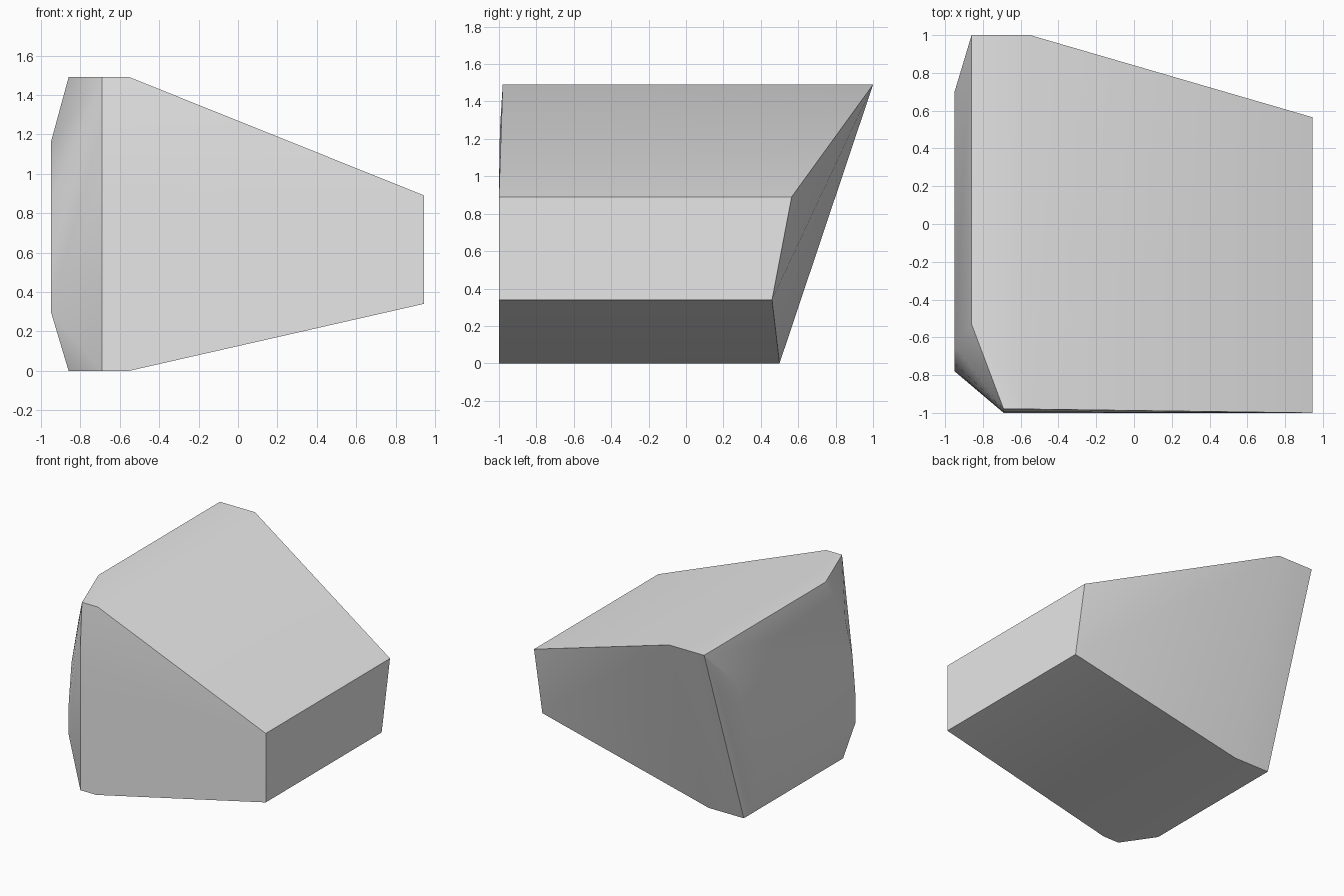
import bpy
import bmesh
import math

# Remove only the default cube
default_cube = bpy.data.objects.get("Cube")
if default_cube:
    bpy.data.objects.remove(default_cube, do_unlink=True)


def make_material(name, colour):
    material = bpy.data.materials.new(name)
    material.use_nodes = True
    material.diffuse_color = colour
    material.node_tree.nodes["Principled BSDF"].inputs["Base Color"].default_value = colour
    return material


def make_hull(name, points, material):
    """Wrap the corner points in one closed convex block."""
    mesh = bpy.data.meshes.new(name)
    bm = bmesh.new()
    for point in points:
        bm.verts.new(point)
    result = bmesh.ops.convex_hull(bm, input=bm.verts)
    spare = [v for v in set(result["geom_interior"] + result["geom_unused"])
             if isinstance(v, bmesh.types.BMVert) and v.is_valid]
    bmesh.ops.delete(bm, geom=spare, context="VERTS")
    bmesh.ops.dissolve_limit(bm, angle_limit=math.radians(0.5),
                             verts=bm.verts, edges=bm.edges)
    bmesh.ops.recalc_face_normals(bm, faces=bm.faces)
    bm.to_mesh(mesh)
    bm.free()
    mesh.materials.append(material)
    block = bpy.data.objects.new(name, mesh)
    bpy.context.collection.objects.link(block)
    return block


# Main stations along the width
SIDE, SHOULDER, BEVEL, RIDGE, END = -0.95, -0.86, -0.69, -0.55, 0.945
TOP = 1.49
FRONT = -1.0
TOP_FRONT = -0.98

# Narrow end of the wedge
points = [(END, FRONT, 0.89), (END, 0.565, 0.89),
          (END, FRONT, 0.34), (END, 0.46, 0.34)]

# Tall section, leaning out at the back
for x in (RIDGE, SHOULDER):
    points += [(x, 1.0, TOP), (x, 0.5, 0)]
for x in (RIDGE, BEVEL):
    points += [(x, TOP_FRONT, TOP), (x, FRONT, 0)]

# Front bevel edge, easing back slightly near the top
points += [(BEVEL, FRONT, 0.95), (BEVEL, -0.995, 1.25)]

# Tapered shoulders of the wide end
points += [(SHOULDER, -0.53, TOP), (SHOULDER, -0.75, 0)]

# Wide end panel with a curved front edge
points += [(SIDE, 0.7, 1.16), (SIDE, 0.46, 0.3)]
for y, z in ((-0.78, 0.3), (-0.775, 0.55), (-0.74, 0.85), (-0.65, 1.16)):
    points.append((SIDE, y, z))

stone = make_material("light_grey_stone", (0.8, 0.8, 0.8, 1))
block = make_hull("stone_block", points, stone)

# Smooth the gentle folds and keep the hard edges
bpy.ops.object.select_all(action="DESELECT")
block.select_set(True)
bpy.context.view_layer.objects.active = block
bpy.ops.object.shade_smooth_by_angle(angle=math.radians(30))
